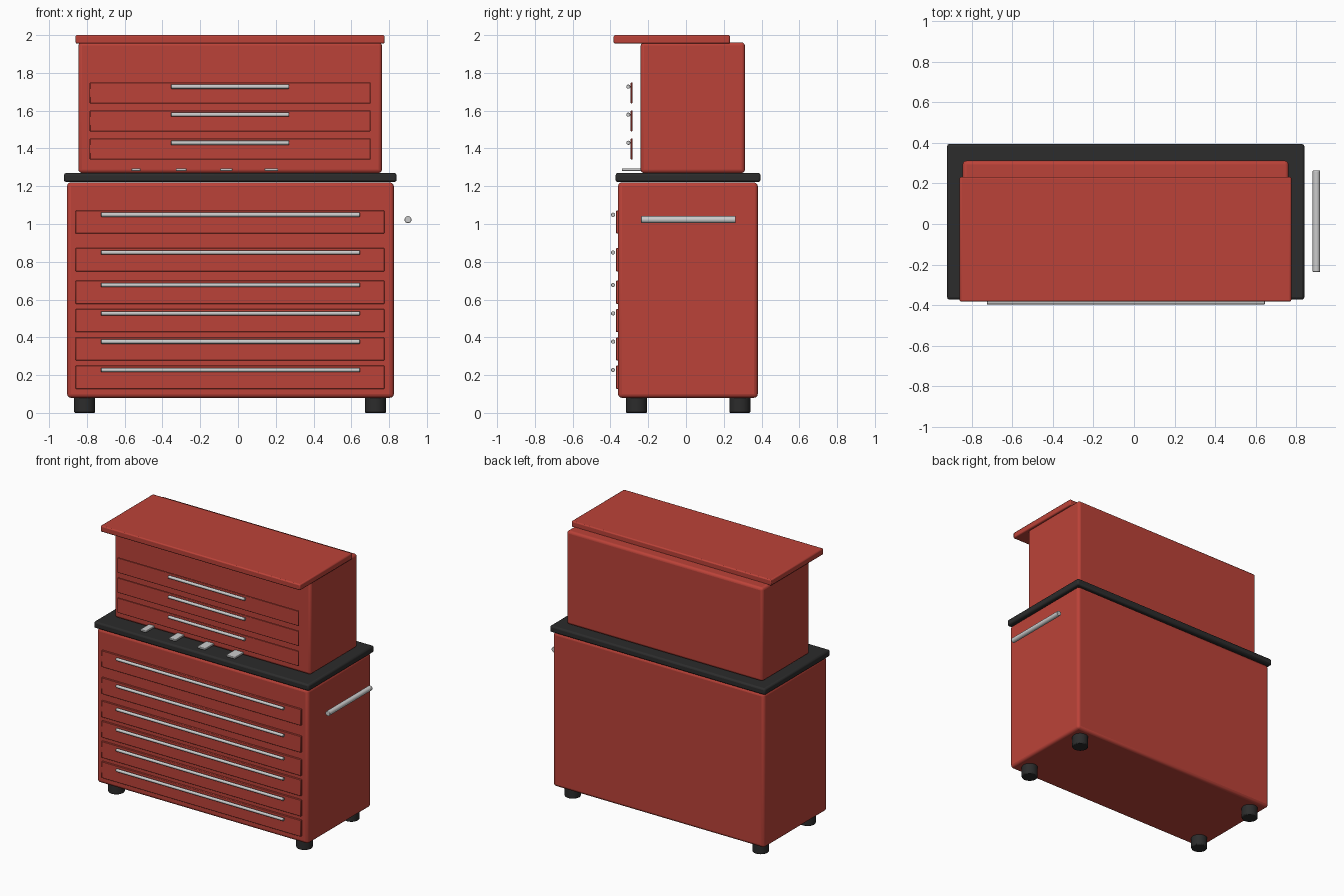
import bpy, math

if "Cube" in bpy.data.objects:
    bpy.data.objects.remove(bpy.data.objects["Cube"])


def material(name, r, g, b):
    m = bpy.data.materials.new(name)
    m.diffuse_color = (r, g, b, 1)
    m.use_nodes = True
    m.node_tree.nodes["Principled BSDF"].inputs["Base Color"].default_value = m.diffuse_color
    return m


RED = material("red_paint", 0.5, 0.055, 0.04)
BLACK = material("black_rubber", 0.025, 0.025, 0.025)


def finish(ob, name, mat, bevel=0.0, segments=2):
    ob.name = name
    if mat:
        ob.data.materials.append(mat)
    if bevel:
        mod = ob.modifiers.new("bevel", "BEVEL")
        mod.width = bevel
        mod.segments = segments
        mod.limit_method = "ANGLE"
    bpy.ops.object.shade_smooth_by_angle(angle=math.radians(35))
    return ob


def box(name, x, y, z, mat=None, bevel=0.0, segments=2):
    """Box given by (min, max) pairs on each axis."""
    bpy.ops.mesh.primitive_cube_add(size=1, location=[sum(p) / 2 for p in (x, y, z)])
    ob = bpy.context.object
    ob.scale = [p[1] - p[0] for p in (x, y, z)]
    bpy.ops.object.transform_apply(location=False, rotation=False, scale=True)
    return finish(ob, name, mat, bevel, segments)


def rod(name, centre, radius, length, axis="Z", mat=None, bevel=0.0, sides=16):
    rot = {"X": (0, math.pi / 2, 0), "Y": (math.pi / 2, 0, 0), "Z": (0, 0, 0)}[axis]
    bpy.ops.mesh.primitive_cylinder_add(vertices=sides, radius=radius, depth=length,
                                        location=centre, rotation=rot)
    return finish(bpy.context.object, name, mat, bevel)


# Main carcass, worktop, upper chest and raised lid
box("lower_cabinet", (-0.905, 0.825), (-0.36, 0.38), (0.08, 1.22), RED, 0.02, 3)
box("worktop", (-0.922, 0.84), (-0.373, 0.395), (1.222, 1.27), BLACK, 0.012)
box("upper_chest", (-0.845, 0.762), (-0.24, 0.312), (1.27, 1.962), RED, 0.018, 3)
box("lid", (-0.86, 0.776), (-0.383, 0.233), (1.955, 2.0), RED, 0.008)

# Lower drawers: front panel plus full-width pull
for i, top in enumerate((1.072, 0.872, 0.7, 0.55, 0.4, 0.25)):
    box(f"lower_drawer_{i + 1}", (-0.86, 0.775), (-0.37, -0.355), (top - 0.123, top), RED, 0.003, 1)
    rod(f"lower_pull_{i + 1}", (-0.04, -0.386, top - 0.023), 0.011, 1.37, "X", bevel=0.002)

# Upper drawers: slim panels standing in front of the chest
for i, top in enumerate((1.75, 1.602, 1.453)):
    box(f"upper_drawer_{i + 1}", (-0.785, 0.702), (-0.293, -0.283), (top - 0.112, top), RED, 0.003, 1)
    rod(f"upper_pull_{i + 1}", (-0.042, -0.305, top - 0.023), 0.011, 0.625, "X", bevel=0.002)

# Small metal tools lying on the worktop
for i in range(4):
    x, w = -0.54 + 0.239 * i, 0.024 + 0.004 * i
    box(f"tool_{i + 1}", (x - w, x + w), (-0.34, -0.2), (1.281, 1.295), bevel=0.003)

# Push handle on the right side
rod("side_handle", (0.9, 0.013, 1.023), 0.0185, 0.5, "Y", bevel=0.003)

# Feet
for x in (-0.812, 0.728):
    for y in (-0.262, 0.285):
        rod("foot", (x, y, 0.0425), 0.056, 0.085, "Z", BLACK, 0.006, 24)
